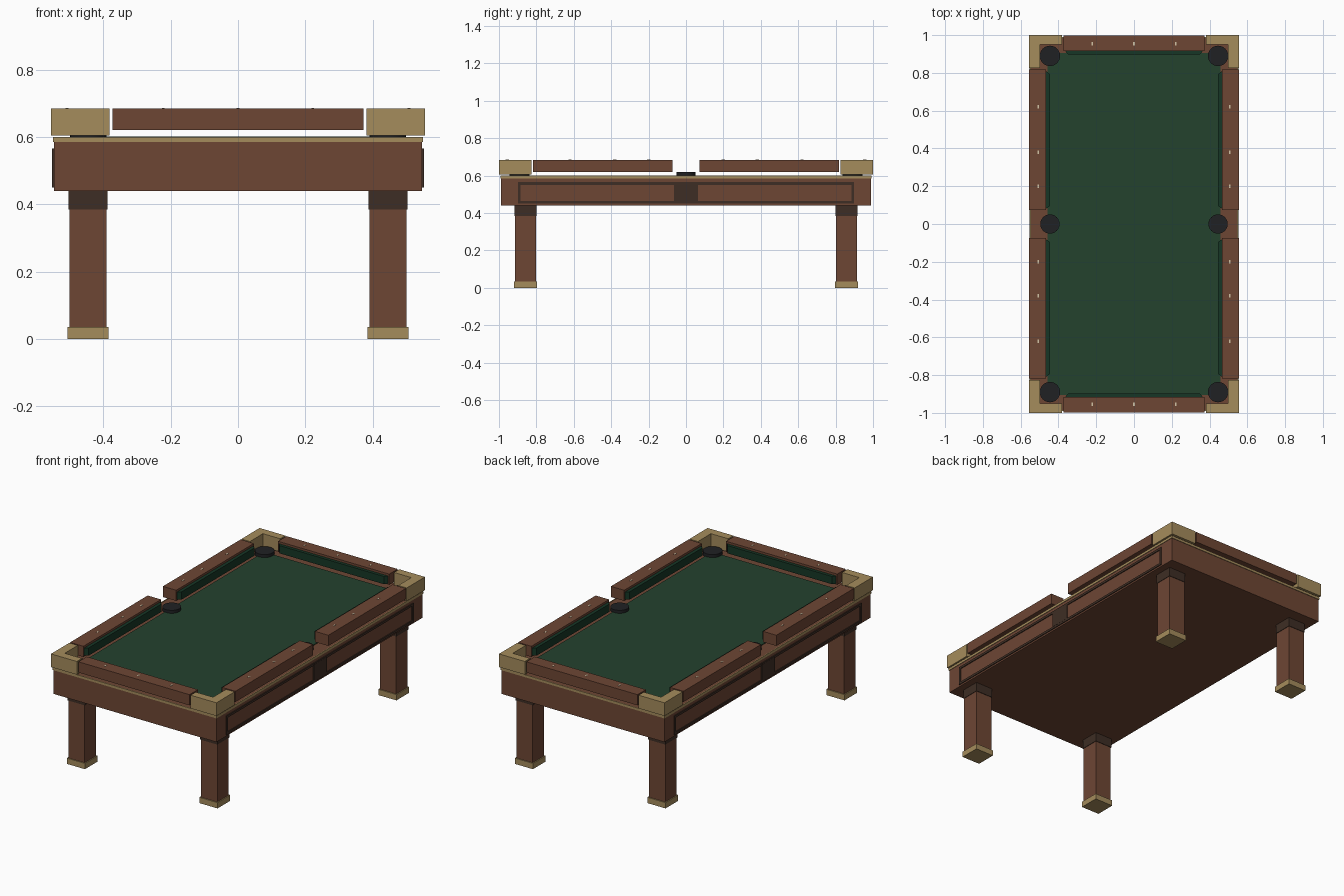
import bpy, bmesh

if "Cube" in bpy.data.objects:
    bpy.data.objects.remove(bpy.data.objects["Cube"])

def mat(name, r, g, b):
    m = bpy.data.materials.new(name)
    m.diffuse_color = (r, g, b, 1)
    m.use_nodes = True
    m.node_tree.nodes["Principled BSDF"].inputs["Base Color"].default_value = m.diffuse_color
    return m

WOOD = mat("brown wood", .155, .061, .034)
DARK = mat("dark wood", .048, .027, .018)
BRASS = mat("aged brass", .376, .262, .107)
FELT = mat("green felt", .017, .054, .027)
CUSHION = mat("dark green cushion", .008, .037, .019)
BLACK = mat("black pocket", .0144, .015, .017)
PEARL = mat("pale inlay", .65, .55, .38)

def finish(name, bm, m):
    bmesh.ops.recalc_face_normals(bm, faces=bm.faces[:])
    me = bpy.data.meshes.new(name)
    bm.to_mesh(me)
    bm.free()
    me.materials.append(m)
    ob = bpy.data.objects.new(name, me)
    bpy.context.collection.objects.link(ob)
    return ob

def prism(name, pts, z0, z1, m):
    """Extrude a plan outline from z0 to z1."""
    bm = bmesh.new()
    f = bm.faces.new([bm.verts.new((x, y, z0)) for x, y in pts])
    up = bmesh.ops.extrude_face_region(bm, geom=[f])["geom"]
    bmesh.ops.translate(bm, vec=(0, 0, z1 - z0),
                        verts=[v for v in up if isinstance(v, bmesh.types.BMVert)])
    return finish(name, bm, m)

def box(name, x0, x1, y0, y1, z0, z1, m):
    return prism(name, [(x0, y0), (x1, y0), (x1, y1), (x0, y1)], z0, z1, m)

def block(name, x, y, hx, hy, z0, z1, m):
    return box(name, x - hx, x + hx, y - hy, y + hy, z0, z1, m)

def disc(name, x, y, r, z0, z1):
    bm = bmesh.new()
    bmesh.ops.create_cone(bm, cap_ends=True, segments=24, radius1=r, radius2=r, depth=z1 - z0)
    bmesh.ops.translate(bm, vec=(x, y, (z0 + z1) / 2), verts=bm.verts[:])
    ob = finish(name, bm, BLACK)
    for p in ob.data.polygons:
        p.use_smooth = len(p.vertices) == 4
    ob.data.set_sharp_from_angle(angle=.7)

# cabinet and felt bed
block("cabinet", 0, 0, .547, .988, .44, .598, WOOD)
block("felt_bed", 0, 0, .458, .905, .59, .602, FELT)

# brass trim strips round the top of the cabinet
for s in (-1, 1):
    block("side_trim", s * .5475, 0, .0025, .991, .585, .60, BRASS)
    block("end_trim", 0, s * .9885, .547, .0025, .585, .60, BRASS)

# legs with dark collars and brass feet
for sx in (-1, 1):
    for sy in (-1, 1):
        x, y = sx * .445, sy * .858
        block("leg", x, y, .055, .055, .03, .40, WOOD)
        block("leg_collar", x, y, .058, .058, .385, .442, DARK)
        block("leg_foot", x, y, .061, .061, 0, .035, BRASS)

# side panel frames with centre block
for s in (-1, 1):
    x = s * .5485
    for z in (.457, .558):
        block("panel_frame_bar", x, 0, .0035, .898, z - .007, z + .007, DARK)
    for y in (-.891, .891):
        block("panel_frame_end", x, y, .0035, .007, .464, .551, DARK)
    block("panel_centre_block", x, 0, .0045, .063, .462, .557, DARK)

# side rails, cushions and inlays
for sx in (-1, 1):
    for sy in (-1, 1):
        box("side_rail", sx * .466, sx * .555, sy * .073, sy * .817, .62, .685, WOOD)
        prism("side_cushion", [(sx * .467, sy * .08), (sx * .446, sy * .095),
                               (sx * .446, sy * .795), (sx * .467, sy * .81)],
              .625, .672, CUSHION)
        for y in (.20, .38, .62):
            block("side_inlay", sx * .508, sy * y, .004, .009, .684, .6865, PEARL)

# end rails, cushions and inlays
for s in (-1, 1):
    box("end_rail", -.373, .373, s * .917, s * .998, .62, .685, WOOD)
    prism("end_cushion", [(-.366, s * .918), (-.35, s * .898),
                          (.35, s * .898), (.366, s * .918)], .625, .672, CUSHION)
    for x in (-.222, 0, .222):
        block("end_inlay", x, s * .955, .004, .009, .684, .6865, PEARL)

# L-shaped brass corners and pockets
corner = [(.555, 1), (.382, 1), (.382, .95), (.498, .95), (.498, .825), (.555, .825)]
for sx in (-1, 1):
    for sy in (-1, 1):
        prism("corner_cap", [(sx * x, sy * y) for x, y in corner], .605, .685, BRASS)
        disc("corner_pocket", sx * .445, sy * .89, .054, .58, .62)
    disc("side_pocket", sx * .445, 0, .051, .58, .62)
